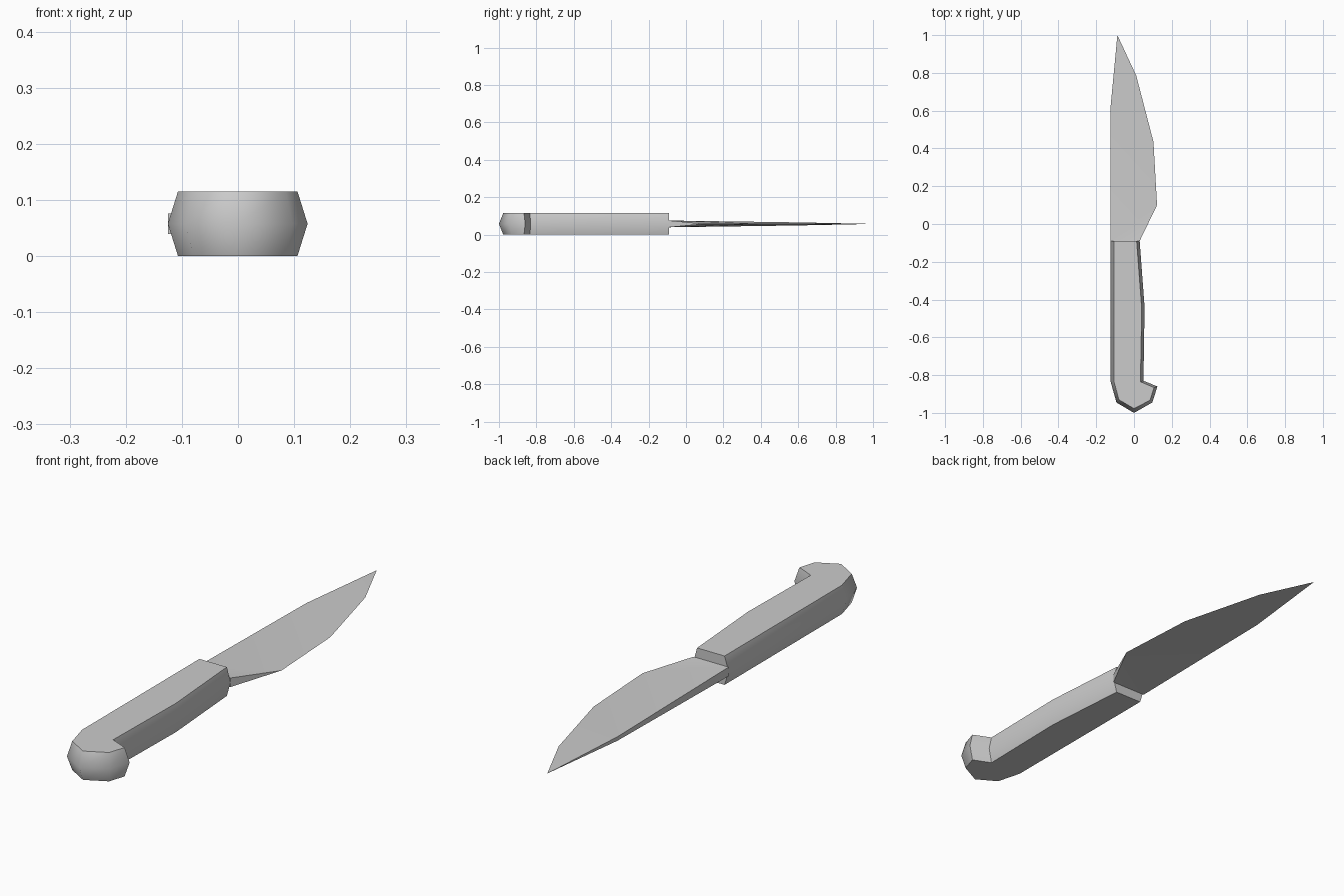
import bpy, bmesh, math

cube = bpy.data.objects.get("Cube")
if cube:
    bpy.data.objects.remove(cube)

MID = 0.0575   # height of the centre plane

grey = bpy.data.materials.new("plain grey")
grey.use_nodes = True
colour = (0.6, 0.6, 0.6, 1)
grey.diffuse_color = colour
grey.node_tree.nodes["Principled BSDF"].inputs["Base Color"].default_value = colour


def finish(name, bm, angle):
    bmesh.ops.recalc_face_normals(bm, faces=bm.faces)
    mesh = bpy.data.meshes.new(name)
    bm.to_mesh(mesh)
    bm.free()
    mesh.materials.append(grey)
    obj = bpy.data.objects.new(name, mesh)
    bpy.context.collection.objects.link(obj)
    bpy.ops.object.select_all(action="DESELECT")
    obj.select_set(True)
    bpy.context.view_layer.objects.active = obj
    bpy.ops.object.shade_smooth_by_angle(angle=math.radians(angle))


# Handle with hooked pommel: outer ridge outline and smaller flat top/bottom outline
ridge = [(-.125, -.09), (-.125, -.83), (-.093, -.945), (0, -1), (.097, -.945),
         (.124, -.86), (.05, -.83), (.056, -.44), (.03, -.09)]
flat = [(-.107, -.09), (-.107, -.83), (-.08, -.93), (0, -.977), (.085, -.933),
        (.106, -.866), (.034, -.835), (.041, -.45), (.014, -.09)]
bm = bmesh.new()
rings = [[bm.verts.new((x, y, z)) for x, y in outline]
         for outline, z in ((flat, 0), (ridge, MID), (flat, 2 * MID))]
for low, high in zip(rings, rings[1:]):
    for i in range(len(ridge) - 1):
        bm.faces.new((low[i], low[i + 1], high[i + 1], high[i]))
bm.faces.new(rings[0])
bm.faces.new(rings[2])
bm.faces.new([r[0] for r in rings] + [r[-1] for r in reversed(rings)])
finish("handle", bm, 65)

# Blade: thick spine and root, tapering to a sharp edge and tip (x, y, half thickness)
outline = [(-.125, -.09, .018), (-.125, .61, .008), (-.088, 1, 0), (.012, .785, 0),
           (.103, .435, 0), (.122, .10, 0), (.03, -.09, .018)]
bm = bmesh.new()
sides = []
for s in (1, -1):
    v = [bm.verts.new((x, y, MID + s * t)) for x, y, t in outline]
    for face in ((0, 6, 5), (0, 5, 4, 1), (1, 4, 3), (1, 3, 2)):
        bm.faces.new([v[i] for i in face])
    sides.append(v)
top, bottom = sides
for i, j in ((0, 1), (1, 2), (5, 6), (6, 0)):
    bm.faces.new((top[i], top[j], bottom[j], bottom[i]))
bmesh.ops.remove_doubles(bm, verts=bm.verts, dist=1e-5)
finish("blade", bm, 30)
